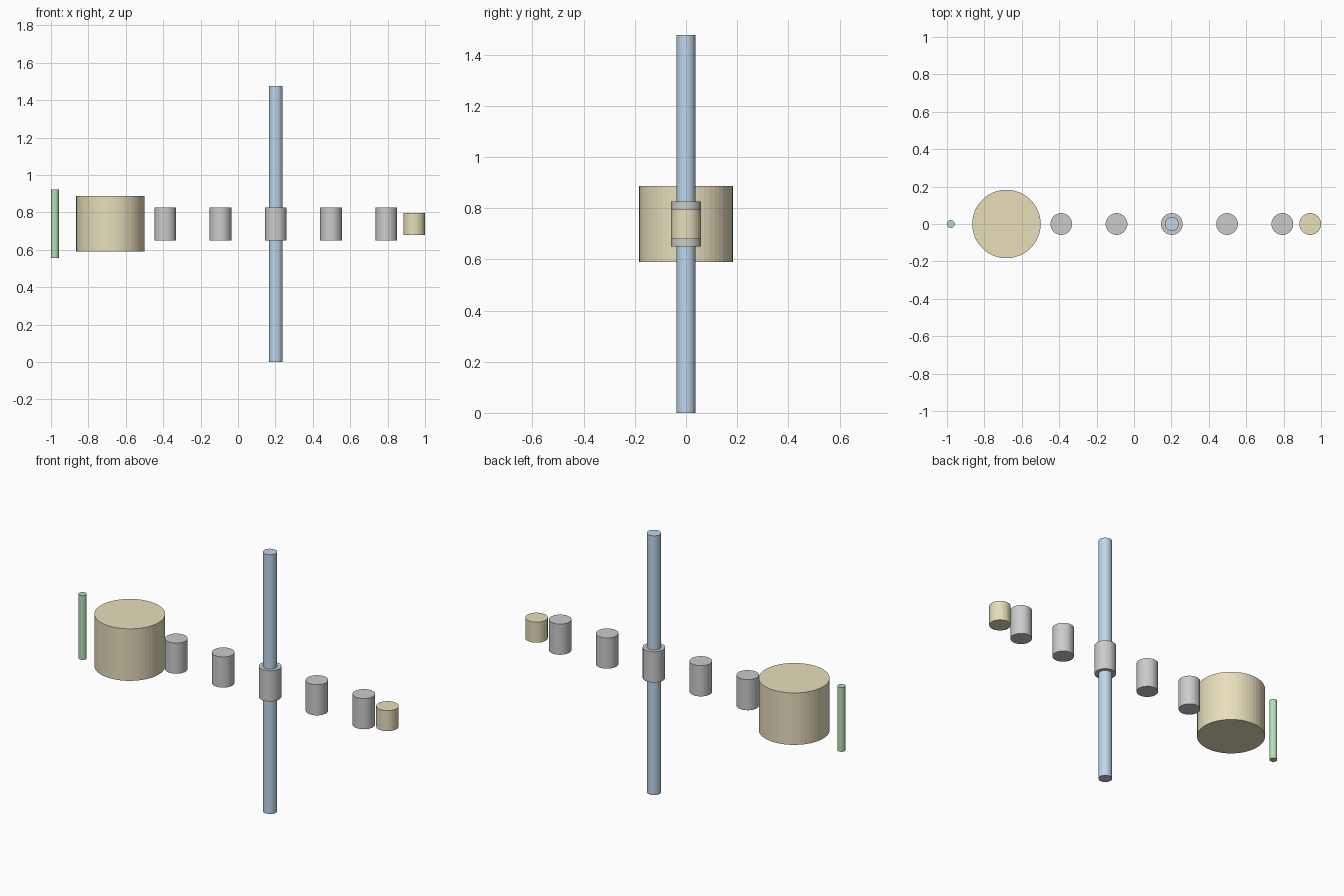
import bpy

if "Cube" in bpy.data.objects:
    bpy.data.objects.remove(bpy.data.objects["Cube"])

MID = 0.7385  # shared mid height of all parts
SIDES = 48


def material(name, color):
    m = bpy.data.materials.new(name)
    m.diffuse_color = color
    m.use_nodes = True
    m.node_tree.nodes["Principled BSDF"].inputs["Base Color"].default_value = m.diffuse_color
    return m


tan = material("tan", (0.80, 0.74, 0.50, 1))
blue = material("blue", (0.52, 0.68, 0.84, 1))
green = material("green", (0.45, 0.75, 0.47, 1))


def cylinder(name, x, radius, height, mat=None):
    bpy.ops.mesh.primitive_cylinder_add(vertices=SIDES, radius=radius, depth=height,
                                        location=(x, 0, MID))
    ob = bpy.context.object
    ob.name = name
    if mat:
        ob.data.materials.append(mat)
    return ob


# Thin pin at the far left
cylinder("thin_pin", -0.979, 0.021, 0.367, green)

# Wide drum and small end plug
cylinder("wide_drum", -0.682, 0.183, 0.296, tan)
cylinder("end_plug", 0.942, 0.058, 0.117, tan)

# Tall rod running through the middle collar
cylinder("tall_rod", 0.202, 0.037, 2 * MID, blue)

# Row of five evenly spaced collars
for i in range(5):
    cylinder(f"collar_{i + 1}", 0.202 + (i - 2) * 0.2955, 0.058, 0.175)
